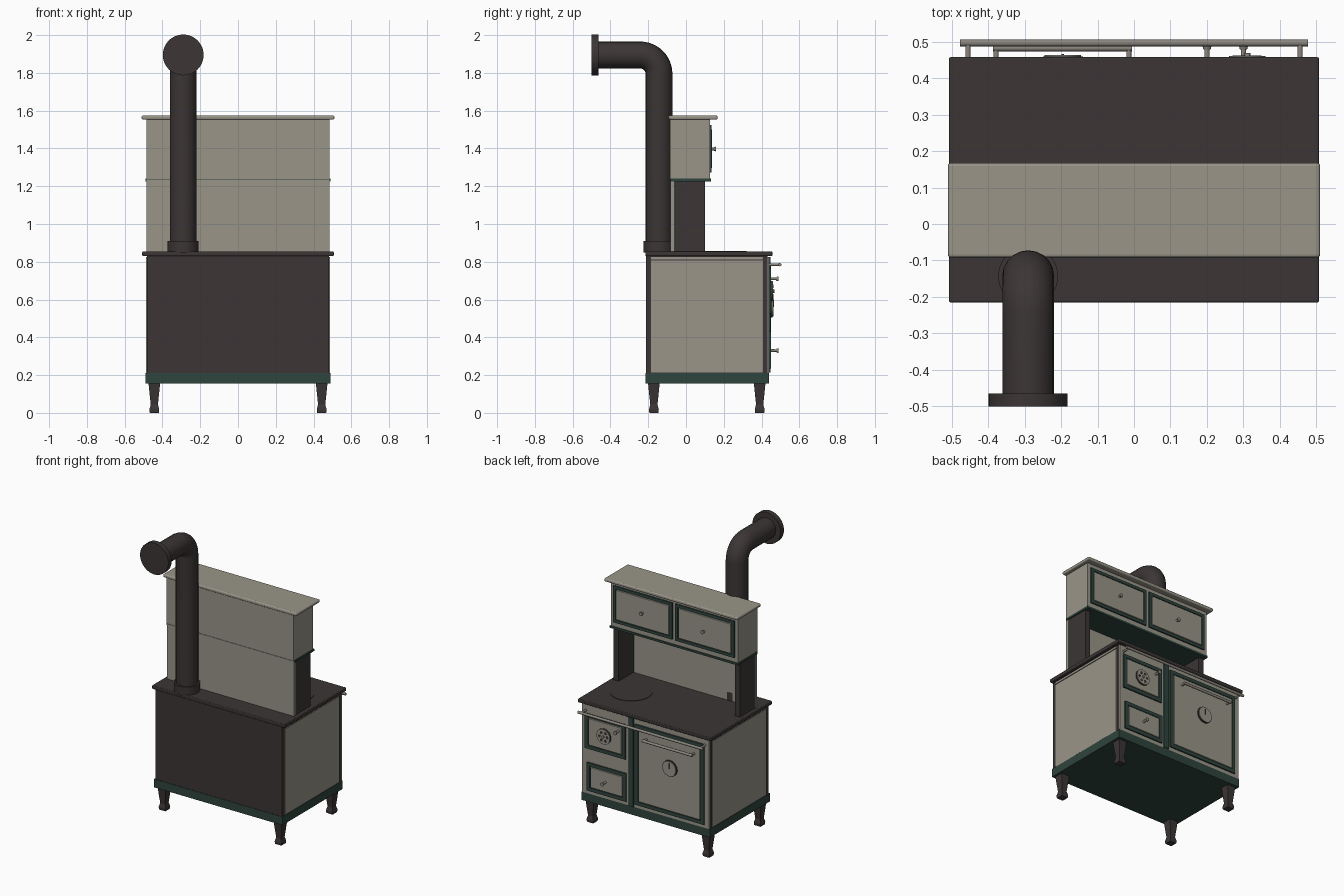
import bpy, bmesh, math
from mathutils import Matrix, Vector

if "Cube" in bpy.data.objects:
    bpy.data.objects.remove(bpy.data.objects["Cube"])


def material(name, rgb):
    m = bpy.data.materials.new(name)
    m.diffuse_color = (*rgb, 1)
    m.use_nodes = True
    m.node_tree.nodes["Principled BSDF"].inputs["Base Color"].default_value = m.diffuse_color
    return m


CREAM = material("cream enamel", (0.32, 0.30, 0.25))
IRON = material("dark iron", (0.045, 0.036, 0.036))
GREEN = material("dark green trim", (0.028, 0.058, 0.048))
STEEL = material("dull steel", (0.26, 0.24, 0.21))


def finish(name, bm, mat, smooth=False, bevel=0):
    bmesh.ops.recalc_face_normals(bm, faces=bm.faces)
    me = bpy.data.meshes.new(name)
    bm.to_mesh(me)
    bm.free()
    ob = bpy.data.objects.new(name, me)
    bpy.context.collection.objects.link(ob)
    me.materials.append(mat)
    if smooth:
        bpy.ops.object.select_all(action='DESELECT')
        ob.select_set(True)
        bpy.context.view_layer.objects.active = ob
        bpy.ops.object.shade_smooth_by_angle(angle=math.radians(40))
    if bevel:
        b = ob.modifiers.new("soft edge", 'BEVEL')
        b.width, b.segments = bevel, 3
    return ob


def box(name, x, y, z, mat, bevel=0):
    """Box from (min, max) ranges."""
    bm = bmesh.new()
    c = Vector(((x[0] + x[1]) / 2, (y[0] + y[1]) / 2, (z[0] + z[1]) / 2))
    size = Matrix.Diagonal((x[1] - x[0], y[1] - y[0], z[1] - z[0], 1))
    bmesh.ops.create_cube(bm, size=1, matrix=Matrix.Translation(c) @ size)
    return finish(name, bm, mat, bevel=bevel)


def rod(name, a, b, r, mat, r2=None, seg=32):
    """Round bar or cone between two points."""
    a, b = Vector(a), Vector(b)
    bm = bmesh.new()
    rot = (b - a).to_track_quat('Z', 'Y').to_matrix().to_4x4()
    bmesh.ops.create_cone(bm, cap_ends=True, segments=seg, radius1=r,
                          radius2=r if r2 is None else r2, depth=(b - a).length,
                          matrix=Matrix.Translation((a + b) / 2) @ rot)
    return finish(name, bm, mat, smooth=True)


def frame(name, x, z, y, w, mat):
    """Rectangular picture frame facing +y."""
    bm = bmesh.new()
    loops = []
    for yy in y:
        for d in (0, w):
            loops.append([bm.verts.new(p) for p in (
                (x[0] + d, yy, z[0] + d), (x[1] - d, yy, z[0] + d),
                (x[1] - d, yy, z[1] - d), (x[0] + d, yy, z[1] - d))])
    for p, q in ((0, 1), (1, 3), (3, 2), (2, 0)):
        for i in range(4):
            j = (i + 1) % 4
            bm.faces.new((loops[p][i], loops[p][j], loops[q][j], loops[q][i]))
    return finish(name, bm, mat)


def door(name, x, z, y, w):
    """Green frame around a raised cream panel with a dark shadow gap."""
    frame(name + "_frame", x, z, (y - 0.004, y + 0.009), w, GREEN)
    g = w + 0.004
    box(name + "_gap", (x[0] + w, x[1] - w), (y - 0.004, y + 0.002),
        (z[0] + w, z[1] - w), IRON)
    box(name + "_panel", (x[0] + g, x[1] - g), (y - 0.004, y + 0.011),
        (z[0] + g, z[1] - g), CREAM, bevel=0.003)


def knob(name, x, y, z, length):
    rod(name + "_stem", (x, y, z), (x, y + length, z), 0.008, STEEL, 0.006)
    rod(name + "_head", (x, y + length - 0.012, z), (x, y + length, z), 0.010, STEEL, 0.013)


# Legs: square section following a flared profile
for sx in (-1, 1):
    for cy in (-0.17, 0.39):
        bm = bmesh.new()
        rings = []
        for h, r in ((0, 0.024), (0.018, 0.026), (0.045, 0.019), (0.10, 0.025), (0.16, 0.031)):
            rings.append([bm.verts.new((sx * 0.443 + r * i, cy + r * j, h))
                          for i, j in ((-1, -1), (1, -1), (1, 1), (-1, 1))])
        for lo, hi in zip(rings, rings[1:]):
            for i in range(4):
                j = (i + 1) % 4
                bm.faces.new((lo[i], lo[j], hi[j], hi[i]))
        bm.faces.new(rings[0])
        bm.faces.new(rings[-1])
        finish("leg", bm, IRON)

# Body, plinth and worktop
box("plinth", (-0.49, 0.49), (-0.215, 0.44), (0.155, 0.212), GREEN)
box("body", (-0.483, 0.483), (-0.212, 0.432), (0.212, 0.83), IRON)
box("front_plate", (-0.485, 0.485), (0.432, 0.44), (0.212, 0.825), CREAM)
box("worktop", (-0.507, 0.507), (-0.215, 0.457), (0.83, 0.855), IRON, bevel=0.005)
for s in (-1, 1):
    xs = sorted((s * 0.48, s * 0.488))
    box("side_panel", xs, (-0.184, 0.408), (0.214, 0.806), CREAM)
    box("side_top_strip", xs, (-0.184, 0.408), (0.812, 0.826), CREAM)

# Cooking plate set in the worktop
rod("hotplate_cover", (0.288, 0.187, 0.85), (0.288, 0.187, 0.858), 0.133, IRON, seg=64)

# Front doors and the post between them
door("oven_door", (-0.45, 0.078), (0.235, 0.79), 0.44, 0.024)
door("firebox_door", (0.15, 0.46), (0.525, 0.765), 0.44, 0.024)
door("ash_door", (0.145, 0.445), (0.235, 0.43), 0.44, 0.024)
box("centre_post", (0.09, 0.128), (0.437, 0.447), (0.214, 0.825), GREEN)

# Oven thermometer
rod("thermometer_rim", (-0.195, 0.45, 0.56), (-0.195, 0.459, 0.56), 0.055, IRON, seg=40)
rod("thermometer_face", (-0.195, 0.45, 0.56), (-0.195, 0.463, 0.56), 0.050, CREAM, seg=40)
box("thermometer_needle", (-0.198, -0.192), (0.46, 0.466), (0.56, 0.60), IRON)

# Air vent rosette
rod("vent_rim", (0.31, 0.45, 0.645), (0.31, 0.457, 0.645), 0.054, IRON, seg=40)
rod("vent_disc", (0.31, 0.45, 0.645), (0.31, 0.461, 0.645), 0.050, CREAM, seg=40)
for k in range(6):
    a = k * math.pi / 3
    cx, cz = 0.31 + 0.03 * math.cos(a), 0.645 + 0.03 * math.sin(a)
    rod("vent_hole", (cx, 0.458, cz), (cx, 0.462, cz), 0.010, IRON, seg=16)
rod("vent_knob", (0.31, 0.46, 0.645), (0.31, 0.468, 0.645), 0.009, STEEL, seg=16)

# Knobs, oven handle and towel rail
knob("firebox_knob", 0.20, 0.445, 0.71, 0.045)
knob("ash_knob", 0.30, 0.445, 0.33, 0.045)
rod("oven_handle", (-0.387, 0.482, 0.71), (-0.005, 0.482, 0.71), 0.009, STEEL)
for x in (-0.378, -0.014):
    rod("oven_handle_post", (x, 0.445, 0.71), (x, 0.482, 0.71), 0.007, STEEL)
rod("towel_rail", (-0.477, 0.496, 0.785), (0.477, 0.496, 0.785), 0.009, STEEL)
for x in (-0.455, 0.455):
    rod("towel_rail_post", (x, 0.435, 0.785), (x, 0.496, 0.785), 0.007, STEEL)

# Splashback with side supports
box("splashback", (-0.485, 0.485), (-0.083, -0.064), (0.85, 1.235), CREAM)
for s in (-1, 1):
    box("shelf_support", sorted((s * 0.445, s * 0.482)), (-0.064, 0.10), (0.85, 1.23), IRON)
    box("support_trim", sorted((s * 0.443, s * 0.485)), (-0.066, -0.057), (0.855, 1.23), GREEN)

# Warming cabinet
box("cabinet_base_trim", (-0.49, 0.49), (-0.08, 0.133), (1.226, 1.24), GREEN)
box("cabinet", (-0.485, 0.485), (-0.085, 0.127), (1.238, 1.557), CREAM)
box("cabinet_top", (-0.51, 0.51), (-0.092, 0.167), (1.553, 1.575), CREAM, bevel=0.008)
for s in (-1, 1):
    door("cabinet_door", sorted((s * 0.012, s * 0.462)), (1.272, 1.525), 0.127, 0.02)
    knob("cabinet_knob", s * 0.235, 0.13, 1.397, 0.03)

# Stove pipe: one swept curve with a quarter bend
PX, PY, PZ, R = -0.29, -0.143, 1.895, 0.10
path = [(PX, PY, 0.85)]
for k in range(13):
    a = k / 12 * math.pi / 2
    path.append((PX, PY - R + R * math.cos(a), PZ - R + R * math.sin(a)))
path.append((PX, -0.48, PZ))
cu = bpy.data.curves.new("stove_pipe", 'CURVE')
cu.dimensions = '3D'
cu.bevel_depth, cu.bevel_resolution, cu.use_fill_caps = 0.071, 8, True
sp = cu.splines.new('POLY')
sp.points.add(len(path) - 1)
for pt, co in zip(sp.points, path):
    pt.co = (*co, 1)
    pt.radius = 1
cu.materials.append(IRON)
pipe = bpy.data.objects.new("stove_pipe", cu)
bpy.context.collection.objects.link(pipe)
bpy.ops.object.select_all(action='DESELECT')
pipe.select_set(True)
bpy.context.view_layer.objects.active = pipe
bpy.ops.object.convert(target='MESH')
bpy.ops.object.shade_smooth_by_angle(angle=math.radians(40))

rod("pipe_collar", (PX, PY, 0.85), (PX, PY, 0.91), 0.082, IRON, seg=40)
rod("wall_flange", (PX, -0.50, PZ), (PX, -0.464, PZ), 0.108, IRON, seg=48)
